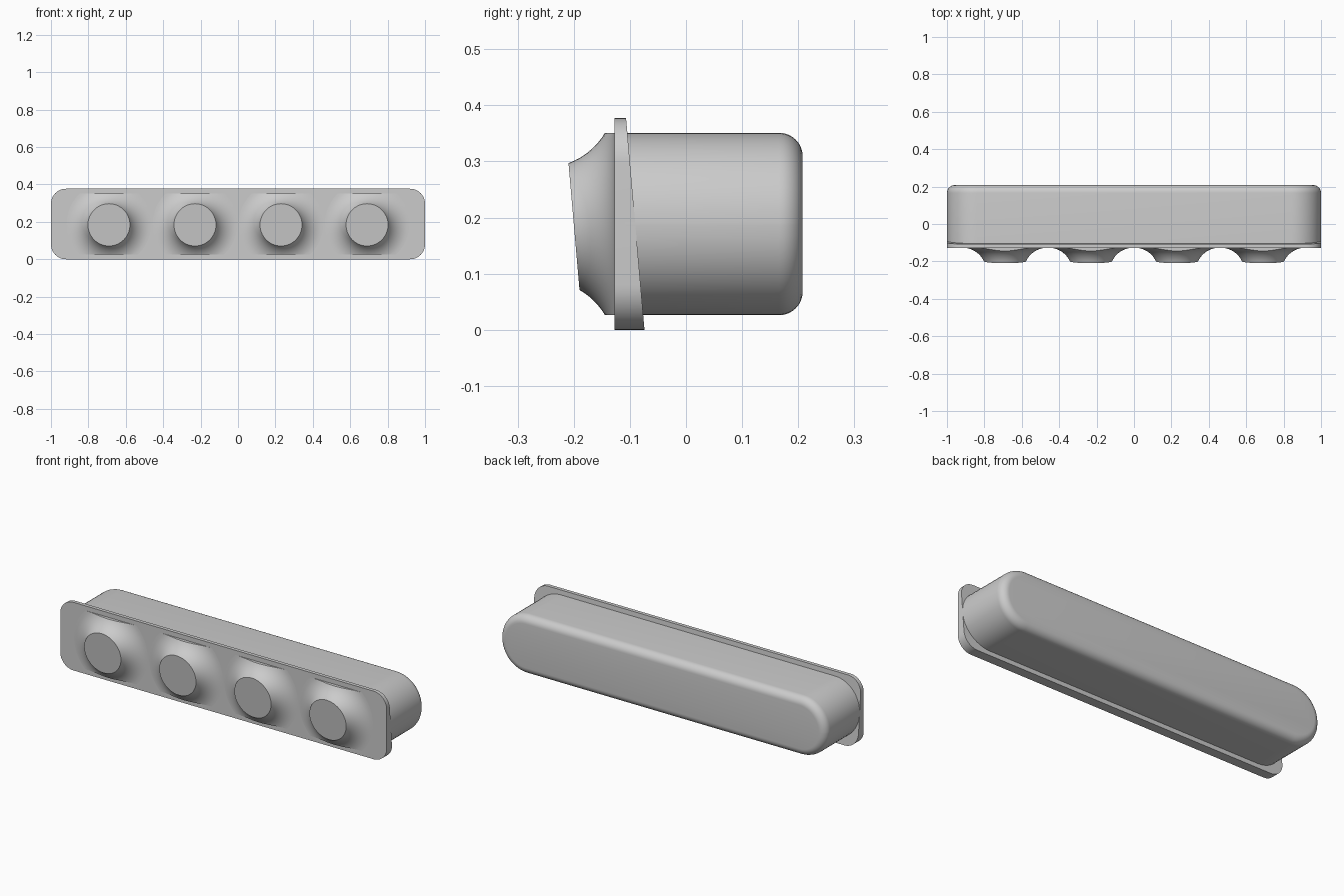
import bpy, bmesh, math

if "Cube" in bpy.data.objects:
    bpy.data.objects.remove(bpy.data.objects["Cube"])

CZ = 0.1885          # height of the common centre line
TILT = 0.087         # slope of the tilted faces (about 5 degrees)
FRONT = -0.127       # front of the plate


def finish(bm, name, angle=35):
    bmesh.ops.recalc_face_normals(bm, faces=bm.faces)
    mesh = bpy.data.meshes.new(name)
    bm.to_mesh(mesh)
    bm.free()
    ob = bpy.data.objects.new(name, mesh)
    bpy.context.collection.objects.link(ob)
    bpy.ops.object.select_all(action='DESELECT')
    ob.select_set(True)
    bpy.context.view_layer.objects.active = ob
    bpy.ops.object.shade_smooth_by_angle(angle=math.radians(angle))
    return ob


def rounded_rect(hx, hz, r, n=12):
    pts = []
    for k, (sx, sz) in enumerate([(1, 1), (-1, 1), (-1, -1), (1, -1)]):
        for i in range(n + 1):
            a = math.pi / 2 * (k + i / n)
            pts.append((sx * (hx - r) + r * math.cos(a),
                        CZ + sz * (hz - r) + r * math.sin(a)))
    return pts


def loft(bm, rings):
    loops = [[bm.verts.new(p) for p in ring] for ring in rings]
    for a, b in zip(loops, loops[1:]):
        for i in range(len(a)):
            j = (i + 1) % len(a)
            bm.faces.new((a[i], a[j], b[j], b[i]))
    return loops


# Rounded body with a filleted back edge
HX, HZ, R, F = 1.0, 0.1625, 0.16, 0.042
steps = [(-0.108, 0)] + [(0.208 - F + F * math.sin(a), F - F * math.cos(a))
                         for a in (math.pi / 2 * i / 8 for i in range(9))]
bm = bmesh.new()
loops = loft(bm, [[(x, y, z) for x, z in rounded_rect(HX - d, HZ - d, R - d)]
                  for y, d in steps])
bm.faces.new(loops[0])
bm.faces.new(loops[-1])
finish(bm, "body")

# Front plate: vertical front, tilted back
bm = bmesh.new()
outline = rounded_rect(1.0, CZ, 0.08)
loops = loft(bm, [[(x, FRONT, z) for x, z in outline],
                  [(x, -0.074 - TILT * z, z) for x, z in outline]])
bm.faces.new(loops[0])
bm.faces.new(loops[-1])
finish(bm, "front_plate")

# Flared studs: concave arc profile, cut by a tilted front face
RC, RA, SEG, ARC = 0.226, 0.125, 48, 12


def flare(a):
    return RC - RA * math.cos(a), FRONT - RA + RA * math.sin(a)


def stud(cx, name):
    rings = [[] for _ in range(ARC + 1)]
    for s in range(SEG):
        th = 2 * math.pi * s / SEG
        a0 = 0.43
        for _ in range(8):
            y = -0.2 - TILT * flare(a0)[0] * math.sin(th)
            a0 = math.asin((y - FRONT + RA) / RA)
        for i in range(ARC + 1):
            r, y = flare(a0 + (math.pi / 2 - a0) * i / ARC)
            rings[i].append((cx + r * math.cos(th), y, CZ + r * math.sin(th)))
    bm = bmesh.new()
    loops = loft(bm, rings)
    bm.faces.new(loops[0])
    # trim to the height of the body, then wall the cuts back to the plate
    for s in (1, -1):
        bmesh.ops.bisect_plane(bm, geom=bm.verts[:] + bm.edges[:] + bm.faces[:],
                               plane_co=(0, 0, CZ + s * HZ), plane_no=(0, 0, s),
                               clear_outer=True)
    cut = [e for e in bm.edges if e.is_boundary and
           all(abs(abs(v.co.z - CZ) - HZ) < 1e-4 for v in e.verts)]
    res = bmesh.ops.extrude_edge_only(bm, edges=cut)
    for v in res["geom"]:
        if isinstance(v, bmesh.types.BMVert):
            v.co.y = FRONT
    finish(bm, name, 30)


for i in range(4):
    stud(-0.69 + 0.46 * i, f"stud_{i + 1}")
